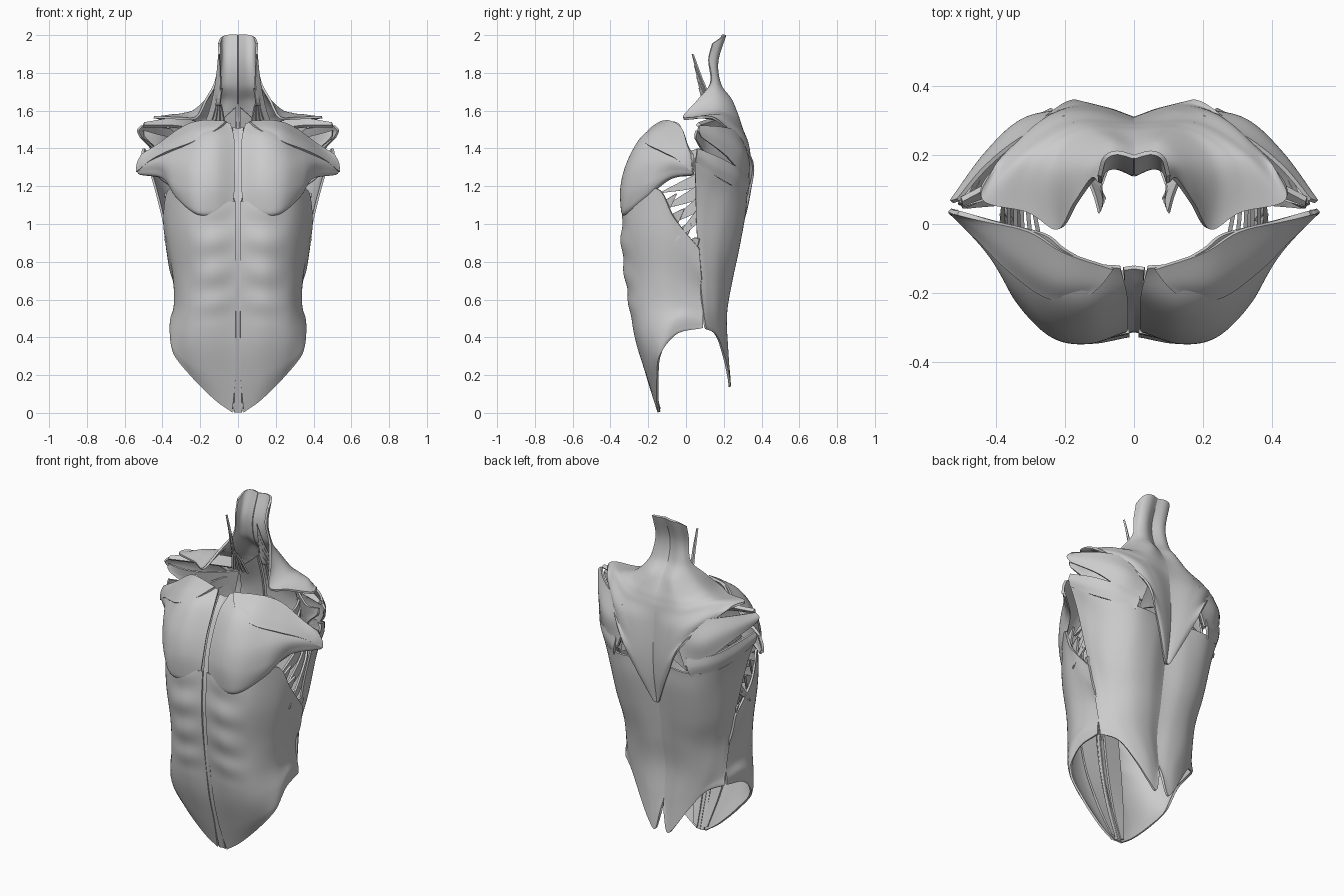
import bpy, math
from mathutils import Vector

def spline(pts, n):
    """Sample n+1 points of a Catmull-Rom curve through pts."""
    p = [Vector(q) for q in pts]
    p = [p[0] * 2 - p[1]] + p + [p[-1] * 2 - p[-2]]
    out = []
    for k in range(n + 1):
        t = k / n * (len(p) - 3)
        i = min(int(t), len(p) - 4)
        t -= i
        a, b, c, d = p[i:i + 4]
        out.append(0.5 * (2 * b + (c - a) * t + (2 * a - 5 * b + 4 * c - d) * t * t
                          + (3 * b - a - 3 * c + d) * t ** 3))
    return out

def sheet(name, rows, th=0.012, nu=30, nv=36, bump=None):
    """Muscle sheet lofted through rows of points, thickened and mirrored."""
    across = [spline(r, nu) for r in rows]
    cols = [spline([r[j] for r in across], nv) for j in range(nu + 1)]
    verts = [cols[j][i] for i in range(nv + 1) for j in range(nu + 1)]
    if bump:
        verts = [bump(v.copy()) for v in verts]
    for v in verts:
        v.x = max(v.x, 0)
    w = nu + 1
    faces = [(i * w + j, i * w + j + 1, (i + 1) * w + j + 1, (i + 1) * w + j)
             for i in range(nv) for j in range(nu)]
    me = bpy.data.meshes.new(name)
    me.from_pydata(verts, [], faces)
    ob = bpy.data.objects.new(name, me)
    bpy.context.collection.objects.link(ob)
    s = ob.modifiers.new("thick", 'SOLIDIFY')
    s.thickness, s.offset = th, 0
    ob.modifiers.new("mirror", 'MIRROR').merge_threshold = 0.0005
    bpy.ops.object.select_all(action='DESELECT')
    ob.select_set(True)
    bpy.context.view_layer.objects.active = ob
    bpy.ops.object.convert(target='MESH')
    bpy.ops.object.shade_smooth_by_angle(angle=math.radians(40))
    return ob

def slip(name, path, width, axis=(0, 0, 1), th=0.012):
    """Tapered muscle slip along a path; width lists half-widths per point."""
    a = Vector(axis)
    sheet(name, [[Vector(p) + a * w * s for s in (-1, 0, 1)] for p, w in zip(path, width)],
          th, 6, 16)

# Abdominal wall with soft segmented relief
def abs_relief(v):
    fade = min(max((v.z - 0.45) / 0.15, 0), 1)
    k = math.sin(math.pi * min(v.x / 0.26, 1))
    v.y -= 0.005 * k * fade * math.cos((v.z - 0.93 + 0.15 * v.x) * 2 * math.pi / 0.17)
    return v

sheet("abdominal_wall", [
    [(.014, -.31, 1.12), (.15, -.325, 1.12), (.28, -.26, 1.17), (.365, -.14, 1.18), (.39, -.06, 1.03), (.375, .07, .87)],
    [(.014, -.322, .92), (.15, -.335, .92), (.27, -.275, .95), (.355, -.15, .95), (.372, -.03, .88), (.355, .08, .75)],
    [(.014, -.305, .72), (.15, -.315, .72), (.26, -.25, .73), (.33, -.14, .73), (.337, -.02, .7), (.32, .09, .64)],
    [(.014, -.28, .55), (.15, -.29, .55), (.26, -.24, .56), (.325, -.13, .57), (.333, -.02, .57), (.32, .09, .55)],
    [(.014, -.25, .36), (.15, -.258, .38), (.27, -.22, .40), (.345, -.13, .44), (.352, -.03, .5), (.33, .09, .49)],
    [(.014, -.2, .18), (.15, -.205, .22), (.265, -.185, .28), (.345, -.135, .36), (.35, -.04, .44), (.33, .09, .46)],
    [(.03, -.145, .004), (.12, -.15, .07), (.24, -.15, .19), (.335, -.135, .31), (.345, -.05, .42), (.33, .09, .45)],
], nu=44, nv=70, bump=abs_relief)

# Deep rectus strip behind the wall
sheet("deep_rectus", [
    [(.03, -.295, 1.1), (.14, -.3, 1.1)],
    [(.03, -.3, .85), (.14, -.31, .85)],
    [(.03, -.26, .5), (.13, -.265, .5)],
    [(.025, -.2, .22), (.09, -.2, .23)],
    [(.02, -.14, .02), (.045, -.142, .03)]], nu=8)

# Midline seam and sternal strip
sheet("midline_seam", [
    [(0, -.125, 1.5), (.03, -.13, 1.51)],
    [(0, -.2, 1.4), (.026, -.2, 1.4)],
    [(0, -.27, 1.2), (.024, -.275, 1.2)],
    [(0, -.308, .95), (.014, -.31, .95)],
    [(0, -.288, .65), (.014, -.292, .65)],
    [(0, -.238, .35), (.014, -.242, .35)],
    [(0, -.14, .005), (.022, -.143, .005)]], nu=4, nv=50)

# Chest
sheet("chest_muscle", [
    [(.04, -.125, 1.53), (.12, -.115, 1.54), (.2, -.075, 1.54), (.26, -.03, 1.52), (.38, 0, 1.43), (.5, .03, 1.37)],
    [(.022, -.2, 1.45), (.13, -.23, 1.46), (.23, -.2, 1.45), (.32, -.11, 1.43), (.42, -.03, 1.38), (.525, .035, 1.34)],
    [(.02, -.265, 1.32), (.13, -.305, 1.33), (.24, -.285, 1.32), (.34, -.19, 1.33), (.43, -.07, 1.33), (.535, .04, 1.3)],
    [(.02, -.3, 1.2), (.13, -.34, 1.2), (.24, -.32, 1.19), (.34, -.22, 1.22), (.41, -.09, 1.28), (.53, .04, 1.28)],
    [(.03, -.31, 1.11), (.13, -.337, 1.08), (.23, -.322, 1.08), (.33, -.22, 1.16), (.4, -.09, 1.25), (.525, .04, 1.27)],
    [(.06, -.31, 1.08), (.13, -.325, 1.045), (.22, -.305, 1.055), (.32, -.205, 1.14), (.38, -.085, 1.24), (.515, .04, 1.265)],
], nu=44, nv=44)

# Collarbone head over the upper chest
sheet("upper_chest_band", [
    [(.06, -.13, 1.54), (.2, -.082, 1.542), (.3, -.022, 1.505), (.42, .008, 1.42), (.51, .032, 1.37)],
    [(.09, -.17, 1.515), (.22, -.165, 1.492), (.33, -.1, 1.445), (.44, -.02, 1.38), (.53, .035, 1.32)],
    [(.12, -.2, 1.49), (.24, -.215, 1.43), (.36, -.135, 1.385), (.45, -.045, 1.34), (.535, .038, 1.275)]], .014)

# Broad back
sheet("broad_back", [
    [(0, .285, 1.18), (.12, .315, 1.18), (.25, .315, 1.18), (.36, .25, 1.2), (.44, .15, 1.26), (.49, .045, 1.35)],
    [(0, .275, 1.07), (.12, .308, 1.06), (.25, .296, 1.05), (.35, .22, 1.08), (.41, .12, 1.15), (.445, .05, 1.22)],
    [(0, .25, .9), (.12, .278, .88), (.24, .255, .86), (.33, .18, .88), (.375, .1, .95), (.39, .055, 1.0)],
    [(0, .22, .7), (.1, .24, .7), (.2, .225, .7), (.28, .17, .7), (.325, .11, .72), (.345, .07, .75)],
    [(0, .19, .52), (.08, .21, .52), (.17, .205, .52), (.25, .17, .53), (.30, .12, .52), (.325, .09, .53)],
    [(0, .2, .35), (.05, .215, .33), (.11, .215, .35), (.19, .19, .39), (.26, .15, .44), (.325, .1, .46)],
    [(.008, .225, .25), (.04, .232, .14), (.09, .225, .19), (.16, .2, .3), (.24, .16, .41), (.32, .1, .45)],
], nu=40, nv=60)

# Neck-to-mid-back diamond
sheet("neck_and_shoulder_diamond", [
    [(0, .195, 2), (.05, .207, 2), (.085, .19, 1.99), (.1, .14, 1.955)],
    [(0, .145, 1.86), (.05, .165, 1.86), (.085, .155, 1.86), (.1, .12, 1.87)],
    [(0, .16, 1.74), (.06, .18, 1.74), (.1, .165, 1.75), (.12, .13, 1.75)],
    [(0, .22, 1.65), (.08, .235, 1.66), (.15, .17, 1.67), (.17, .06, 1.655)],
    [(0, .262, 1.575), (.13, .262, 1.585), (.23, .16, 1.6), (.22, -.015, 1.565)],
    [(0, .278, 1.53), (.155, .275, 1.55), (.29, .18, 1.58), (.31, .035, 1.56)],
    [(0, .287, 1.49), (.18, .29, 1.51), (.33, .2, 1.56), (.44, .07, 1.565)],
    [(0, .297, 1.4), (.14, .325, 1.42), (.26, .3, 1.46), (.4, .17, 1.545)],
    [(0, .305, 1.25), (.08, .332, 1.26), (.15, .343, 1.29), (.215, .345, 1.35)],
    [(0, .298, 1.1), (.04, .315, 1.1), (.08, .328, 1.12), (.12, .333, 1.16)],
    [(0, .268, .93), (.006, .275, .93), (.012, .278, .93), (.018, .28, .935)],
], nu=32, nv=80)

# Shoulder blade muscles
sheet("shoulder_blade_outer", [
    [(.2, .31, 1.47), (.33, .245, 1.5), (.43, .165, 1.515), (.51, .07, 1.52)],
    [(.18, .33, 1.35), (.32, .3, 1.38), (.43, .2, 1.44), (.53, .065, 1.495)],
    [(.22, .33, 1.22), (.34, .28, 1.28), (.43, .2, 1.37), (.515, .08, 1.46)]])
sheet("shoulder_blade_lower", [
    [(.23, .325, 1.27), (.36, .27, 1.3), (.44, .18, 1.35), (.5, .06, 1.4)],
    [(.24, .33, 1.21), (.36, .268, 1.25), (.445, .17, 1.3), (.505, .055, 1.37)],
    [(.25, .315, 1.16), (.36, .25, 1.2), (.44, .15, 1.26), (.49, .05, 1.33)]], .014)
sheet("shoulder_blade_inner", [
    [(.19, .28, 1.45), (.3, .18, 1.45), (.4, .09, 1.47), (.5, .055, 1.495)],
    [(.22, .28, 1.3), (.32, .18, 1.35), (.4, .1, 1.41), (.5, .05, 1.47)],
    [(.25, .28, 1.2), (.33, .18, 1.28), (.4, .1, 1.37), (.49, .05, 1.45)]])
slip("shoulder_blade_top", [(.17, .27, 1.5), (.32, .15, 1.535), (.5, .065, 1.525)],
     [.03, .03, .01], (0, .7, .7), .02)

# Deep back sheet between spine and shoulder blade
sheet("deep_back", [
    [(.01, .2, 1.62), (.09, .23, 1.55), (.18, .27, 1.48)],
    [(.01, .25, 1.45), (.1, .28, 1.4), (.19, .305, 1.34)],
    [(.01, .27, 1.28), (.12, .295, 1.23), (.22, .3, 1.18)]], nu=14, nv=16)

# Side rib slips, interleaving with the abdominal wall
for i in range(6):
    t = i / 5
    slip("side_rib_slip", [
        (.22, .28, 1.4 - .2 * t), (.28 + .07 * t, .15, 1.38 - .24 * t),
        (.29 + .09 * t, .05, 1.36 - .33 * t),
        (.27 + .11 * t, -.03 - .1 * math.sin(math.pi * (.1 + .8 * t)), 1.34 - .43 * t)],
        [.022, .03, .036, .004])
for i in range(4):
    t = i / 3
    slip("side_wall_tooth", [
        (.35, -.15 + .17 * t, 1.06 - .2 * t), (.372, -.1 + .15 * t, 1.1 - .2 * t),
        (.385, -.05 + .12 * t, 1.16 - .24 * t)], [.04, .03, .003], (.1, -.3, .9))

# Neck slips
for i in range(4):
    slip("neck_slip", [
        (.17 - .03 * i, .2, 1.5), (.13 - .01 * i, .14, 1.62),
        (.105, .08 + .008 * i, 1.76 - .04 * i), (.1 - .005 * i, .035 + .012 * i, 1.9 - .06 * i)],
        [.02, .018, .014, .002], (.8, .6, 0), .01)
